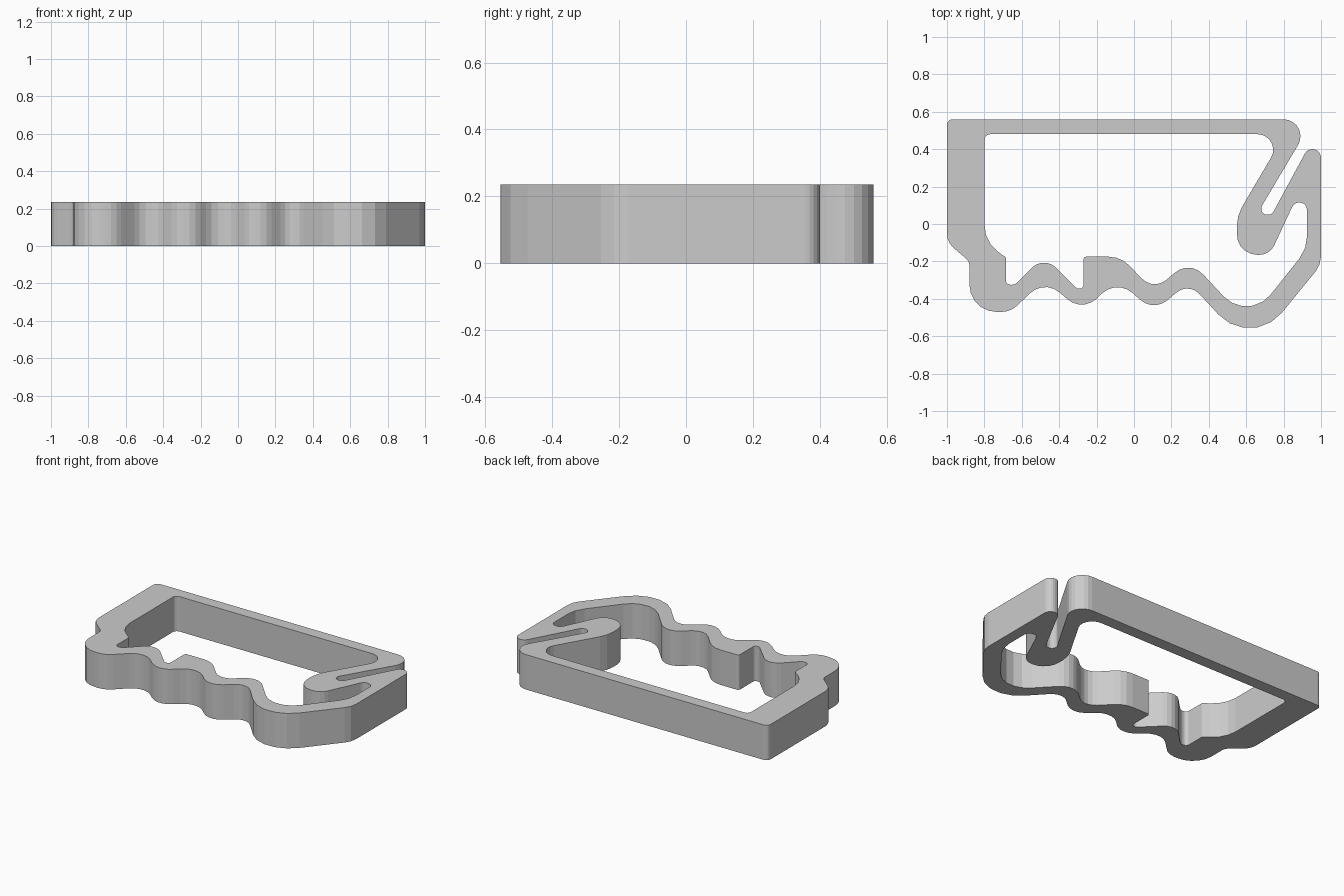
import bpy, bmesh, math
from mathutils import Vector

if "Cube" in bpy.data.objects:
    bpy.data.objects.remove(bpy.data.objects["Cube"])

HEIGHT = 0.235
STEP = math.radians(20)

# Corner points with fillet radius (x, y, r), clockwise
OUTER = [
    (-1, .56, .03), (.959, .56, .091),                                  # back bar
    (.656, .05, .032), (.737, .05, .032),                               # spring slit
    (.926, .40, .045), (1, .40, .045), (1, -.218, .13),                 # right arm
    (.627, -.675, .225), (.292, -.311, .088), (.105, -.47, .11),        # finger waves
    (-.09, -.2945, .12), (-.2756, -.471, .115), (-.479, -.297, .115),
    (-.66, -.47, .12), (-.88, -.47, .145),
    (-.88, -.20, .05), (-1, -.098, .1),                                 # left side
]
INNER = [
    (-.80, .48, .03), (.806, .48, .083),                                # under the back bar
    (.55, .044, .2), (.55, -.165, .11), (.726, -.165, .09),             # spring hook
    (.857, .115, .04), (.925, .115, .04), (.925, -.133, .19),           # right arm
    (.611, -.528, .165), (.298, -.193, .108), (.104, -.357, .095),      # waves
    (-.07, -.175, .15), (-.27, -.175, .015), (-.27, -.345, .018),       # square notch
    (-.305, -.345, .02), (-.481, -.169, .09),
    (-.637, -.325, .04), (-.685, -.325, .025), (-.685, -.178, .008),
    (-.80, -.098, .18),
]


def rounded(corners):
    """Replace every corner by an arc of its radius."""
    pts = []
    for i, (x, y, r) in enumerate(corners):
        p = Vector((x, y))
        a = (Vector(corners[i - 1][:2]) - p).normalized()
        b = (Vector(corners[(i + 1) % len(corners)][:2]) - p).normalized()
        half = a.angle(b) / 2
        turn = math.pi - 2 * half
        centre = p + (a + b).normalized() * r / math.sin(half)
        start = p + a * r / math.tan(half) - centre
        sign = 1 if a.x * b.y - a.y * b.x < 0 else -1
        n = max(2, math.ceil(turn / STEP))
        for k in range(n + 1):
            t = sign * turn * k / n
            c, s = math.cos(t), math.sin(t)
            pts.append(centre + Vector((start.x * c - start.y * s,
                                        start.x * s + start.y * c)))
    return pts


# Fill between the two outlines, then extrude to a solid ring
bm = bmesh.new()
for outline in (OUTER, INNER):
    vs = [bm.verts.new((p.x, p.y, 0)) for p in rounded(outline)]
    for i, v in enumerate(vs):
        bm.edges.new((vs[i - 1], v))
bmesh.ops.triangle_fill(bm, edges=bm.edges[:], use_beauty=True, use_dissolve=False)
ext = bmesh.ops.extrude_face_region(bm, geom=bm.faces[:], use_keep_orig=True)
top = [g for g in ext["geom"] if isinstance(g, bmesh.types.BMVert)]
bmesh.ops.translate(bm, verts=top, vec=(0, 0, HEIGHT))
bmesh.ops.recalc_face_normals(bm, faces=bm.faces[:])

mesh = bpy.data.meshes.new("spring_clip_handle")
bm.to_mesh(mesh)
bm.free()
clip = bpy.data.objects.new("spring_clip_handle", mesh)
bpy.context.collection.objects.link(clip)
